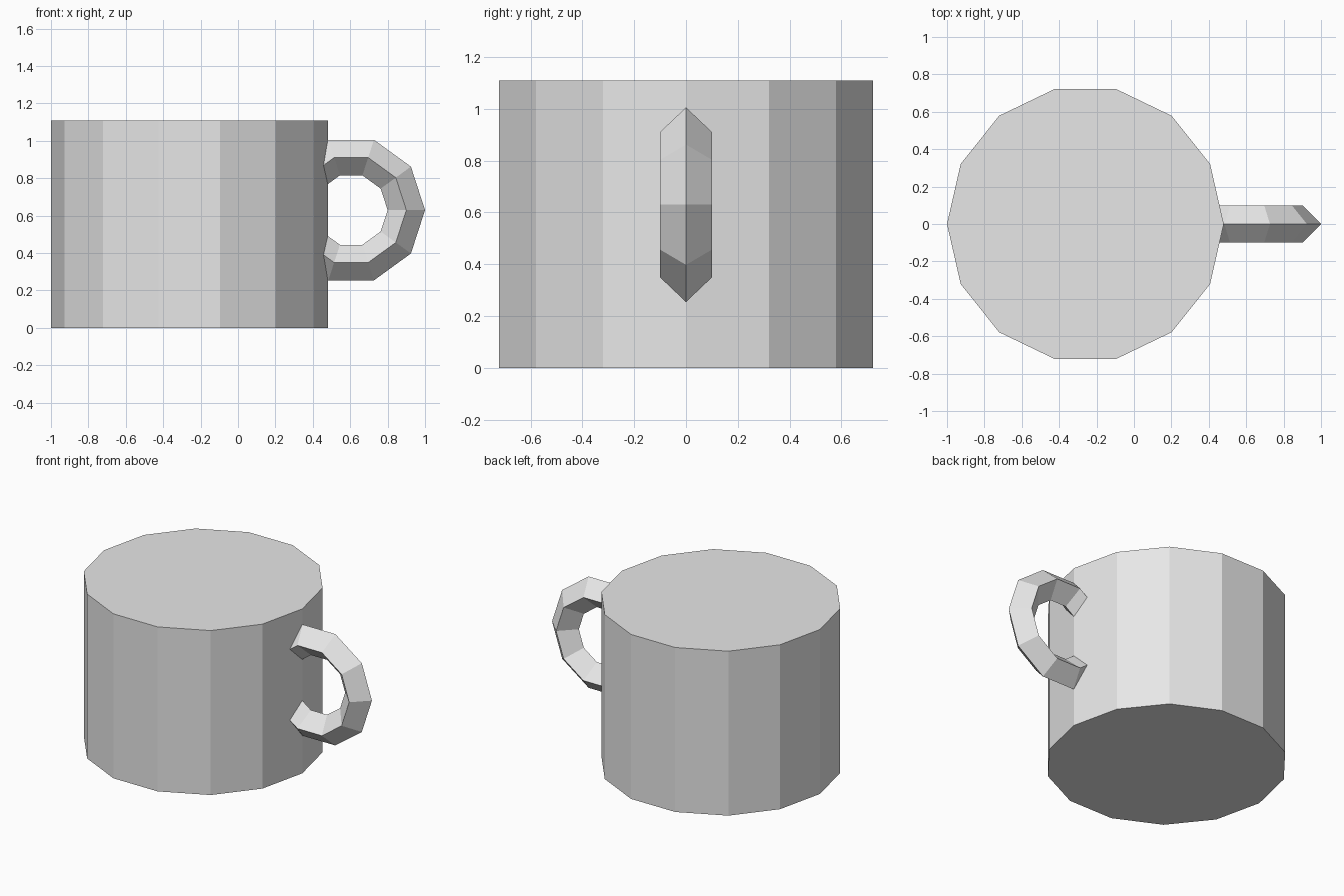
import bpy
import math

if "Cube" in bpy.data.objects:
    bpy.data.objects.remove(bpy.data.objects["Cube"])

grey = bpy.data.materials.new("light_grey")
grey.diffuse_color = (0.8, 0.8, 0.8, 1)
grey.use_nodes = True
grey.node_tree.nodes["Principled BSDF"].inputs["Base Color"].default_value = grey.diffuse_color


def finish(name):
    obj = bpy.context.object
    obj.name = name
    obj.data.materials.clear()
    obj.data.materials.append(grey)
    bpy.ops.object.transform_apply(location=False, rotation=True, scale=True)
    bpy.ops.object.shade_flat()


# Mug body: closed 14-sided cylinder with corners on the x axis
bpy.ops.mesh.primitive_cylinder_add(
    vertices=14, radius=0.74, depth=1.11,
    location=(-0.26, 0, 0.555), rotation=(0, 0, math.pi / 2))
finish("mug_body")

# Handle: upright ring with a diamond section, sunk into the body
bpy.ops.mesh.primitive_torus_add(
    major_segments=10, minor_segments=4, major_radius=0.295, minor_radius=0.1,
    location=(0.605, 0, 0.63), rotation=(math.pi / 2, 0, 0))
finish("mug_handle")
